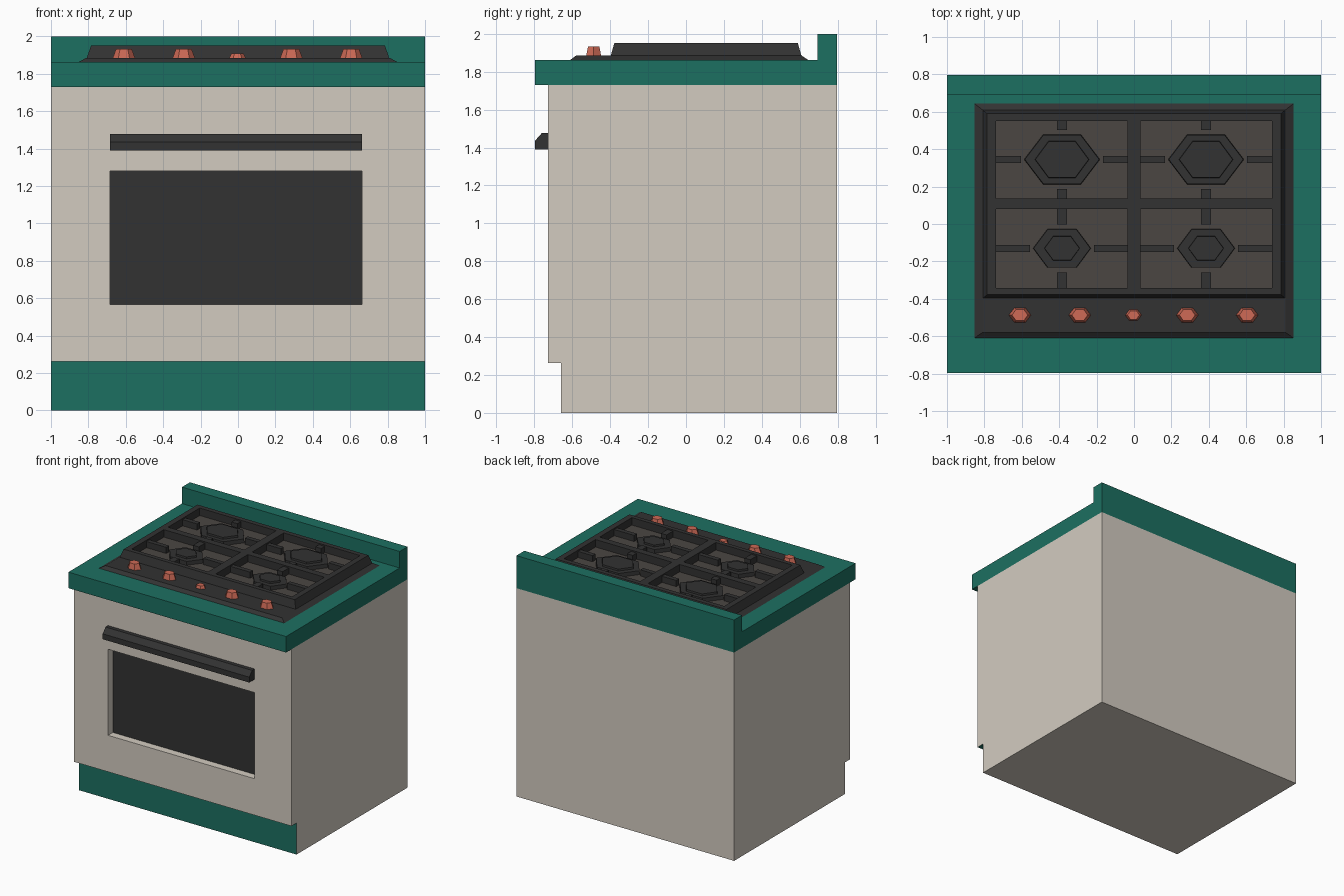
import bpy, bmesh, math
from mathutils import Vector

if "Cube" in bpy.data.objects:
    bpy.data.objects.remove(bpy.data.objects["Cube"])

def material(name, r, g, b):
    m = bpy.data.materials.new(name)
    m.diffuse_color = (r, g, b, 1)
    m.use_nodes = True
    m.node_tree.nodes["Principled BSDF"].inputs["Base Color"].default_value = m.diffuse_color
    return m

GREEN = material("green", 0.012, 0.16, 0.12)
BEIGE = material("beige", 0.65, 0.60, 0.53)
DARK = material("dark", 0.032, 0.032, 0.032)
BROWN = material("brown", 0.069, 0.061, 0.055)
CORAL = material("coral", 0.62, 0.144, 0.093)

def finish(bm, name, *mats):
    bmesh.ops.recalc_face_normals(bm, faces=bm.faces)
    me = bpy.data.meshes.new(name)
    bm.to_mesh(me)
    bm.free()
    ob = bpy.data.objects.new(name, me)
    bpy.context.collection.objects.link(ob)
    for m in mats:
        me.materials.append(m)
    return ob

def loft(name, loops, mat):
    """Closed solid through a stack of equal-length point loops."""
    bm = bmesh.new()
    rings = [[bm.verts.new(p) for p in loop] for loop in loops]
    n = len(rings[0])
    for a, b in zip(rings, rings[1:]):
        for i in range(n):
            bm.faces.new((a[i], a[(i + 1) % n], b[(i + 1) % n], b[i]))
    bm.faces.new(rings[0])
    bm.faces.new(rings[-1])
    return finish(bm, name, mat)

def rect(x0, x1, y0, y1, z):
    return [(x0, y0, z), (x1, y0, z), (x1, y1, z), (x0, y1, z)]

def box(name, x0, x1, y0, y1, z0, z1, mat):
    return loft(name, [rect(x0, x1, y0, y1, z0), rect(x0, x1, y0, y1, z1)], mat)

def prism_x(name, x0, x1, profile, mat):
    return loft(name, [[(x, y, z) for y, z in profile] for x in (x0, x1)], mat)

def hexagon(cx, cy, rx, ry, z):
    """Six-sided loop, points at +-rx, flats at +-ry."""
    k = ry / math.sin(math.pi / 3)
    return [(cx + rx * math.cos(i * math.pi / 3),
             cy + k * math.sin(i * math.pi / 3), z) for i in range(6)]

def lattice(name, us, vs, place, depth, *mats):
    """Plate on a grid of cut lines; cells with odd row and column are holes."""
    bm = bmesh.new()
    grid = [[bm.verts.new(place(u, v)) for v in vs] for u in us]
    for i in range(len(us) - 1):
        for j in range(len(vs) - 1):
            if not (i % 2 and j % 2):
                bm.faces.new((grid[i][j], grid[i + 1][j],
                              grid[i + 1][j + 1], grid[i][j + 1]))
    ext = bmesh.ops.extrude_face_region(bm, geom=bm.faces[:], use_keep_orig=True)
    new = [g for g in ext["geom"] if isinstance(g, bmesh.types.BMVert)]
    bmesh.ops.translate(bm, verts=new, vec=Vector(depth))
    return finish(bm, name, *mats)

# Carcass, with a green toe-kick face
carcass = box("carcass", -1, 1, -0.66, 0.797, 0, 1.73, BEIGE)
carcass.data.materials.append(GREEN)
for f in carcass.data.polygons:
    f.material_index = int(f.normal.y < -0.9)

# Door front with window opening, green underneath
door = lattice("door", [-1, -0.685, 0.662, 1], [0.262, 0.565, 1.28, 1.73],
               lambda u, v: (u, -0.727, v), (0, 0.067, 0), BEIGE, GREEN)
for f in door.data.polygons:
    f.material_index = int(f.normal.z < -0.9 and f.center.z < 0.3)
box("window", -0.685, 0.662, -0.664, -0.65, 0.565, 1.28, DARK)

# Handle bar
prism_x("handle", -0.685, 0.662, [(-0.727, 1.39), (-0.797, 1.39), (-0.797, 1.435),
                                  (-0.76, 1.477), (-0.727, 1.477)], DARK)

# Worktop with upstand at the back
prism_x("worktop", -1, 1, [(-0.797, 1.73), (0.797, 1.73), (0.797, 2), (0.693, 2),
                           (0.693, 1.863), (-0.797, 1.863)], GREEN)

# Hob tray
loft("hob_tray", [rect(-0.858, 0.858, -0.613, 0.648, 1.86),
                  rect(-0.81, 0.81, -0.58, 0.61, 1.885)], DARK)
box("hob_floor", -0.745, 0.745, -0.35, 0.56, 1.88, 1.889, BROWN)

# Grate frame with outward sloping sides
grate = lattice("grate", [-0.785, -0.737, -0.035, 0.035, 0.737, 0.785],
                [-0.378, -0.342, 0.08, 0.135, 0.55, 0.59],
                lambda u, v: (u, v, 1.951), (0, 0, -0.067), DARK)
for v in grate.data.vertices:
    if v.co.z < 1.9:
        if abs(v.co.x) > 0.76:
            v.co.x += math.copysign(0.024, v.co.x)
        if v.co.y < -0.36 or v.co.y > 0.57:
            v.co.y += math.copysign(0.019, v.co.y)

# Burners and the grate fingers around them
Z0, Z1 = 1.885, 1.94
for side, sx in (("left", -1), ("right", 1)):
    for row, cy, rx, ry, ix, iy, gx, gy, lo, hi in (
            ("rear", 0.345, 0.203, 0.133, 0.145, 0.098, 0.22, 0.158, 0.135, 0.55),
            ("front", -0.13, 0.155, 0.104, 0.095, 0.065, 0.17, 0.128, -0.342, 0.08)):
        cx = 0.385 * sx
        tag = f"{row}_{side}"
        loft(f"burner_{tag}", [hexagon(cx, cy, rx, ry, Z0),
                               hexagon(cx, cy, rx * 0.98, ry * 0.98, 1.92),
                               hexagon(cx, cy, ix, iy, 1.92),
                               hexagon(cx, cy, ix * 0.98, iy * 0.98, 1.935)], DARK)
        a, b = sorted((0.035 * sx, 0.737 * sx))
        box(f"finger_{tag}_a", a, cx - gx, cy - 0.019, cy + 0.019, Z0, Z1, DARK)
        box(f"finger_{tag}_b", cx + gx, b, cy - 0.019, cy + 0.019, Z0, Z1, DARK)
        box(f"finger_{tag}_c", cx - 0.026, cx + 0.026, lo, cy - gy, Z0, Z1, DARK)
        box(f"finger_{tag}_d", cx - 0.026, cx + 0.026, cy + gy, hi, Z0, Z1, DARK)

# Control knobs, the middle one smaller
for i, (x, s, top) in enumerate([(-0.61, 1, 1.932), (-0.29, 1, 1.932), (-0.003, 0.76, 1.908),
                                 (0.285, 1, 1.932), (0.605, 1, 1.932)]):
    loft(f"knob_{i + 1}", [hexagon(x, -0.487, 0.061 * s, 0.04 * s, 1.88),
                           hexagon(x, -0.487, 0.042 * s, 0.03 * s, top)], CORAL)
